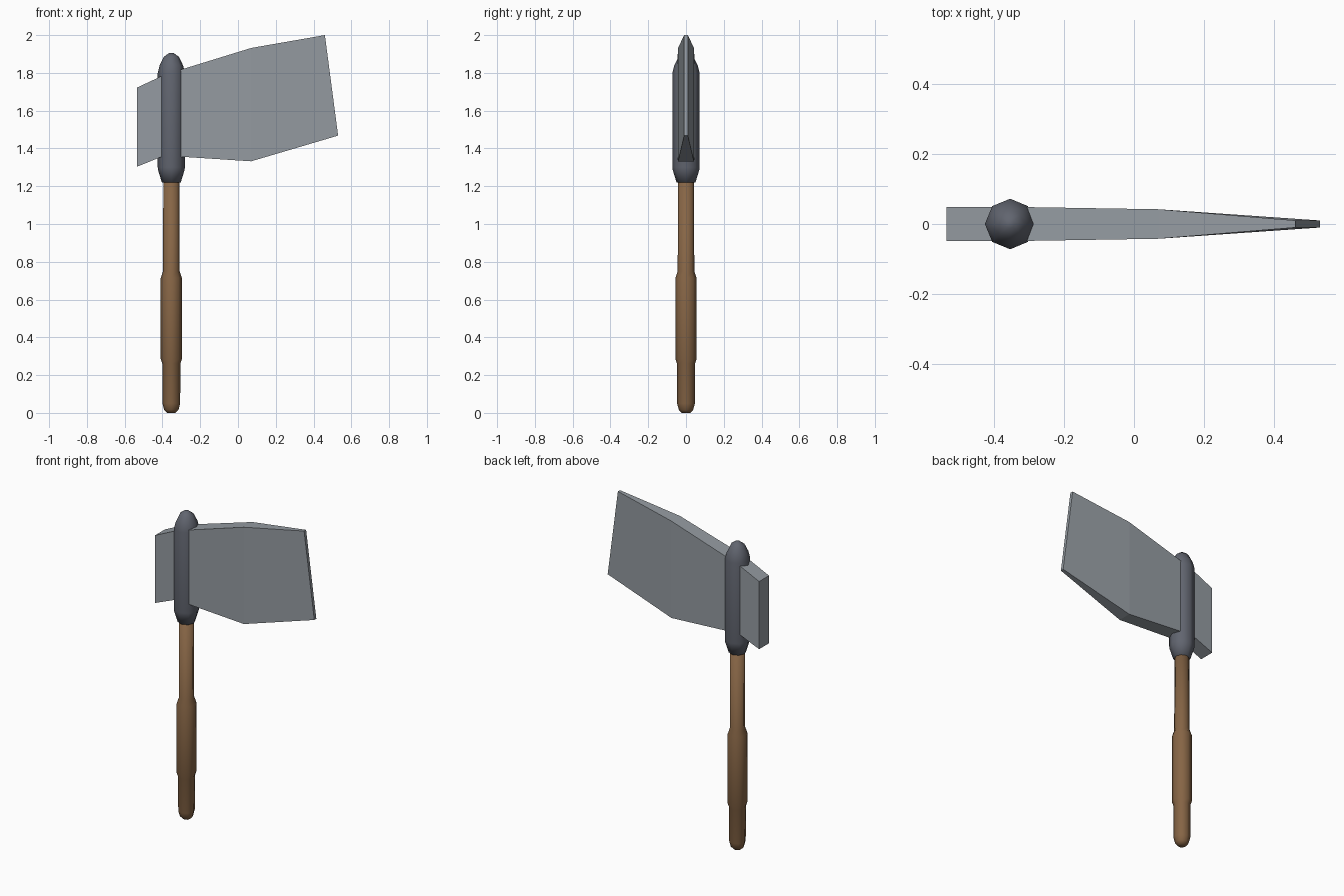
import bpy, bmesh, math

if "Cube" in bpy.data.objects:
    bpy.data.objects.remove(bpy.data.objects["Cube"])

AXIS_X = -0.353
SIDES = 8


def material(name, rgb):
    mat = bpy.data.materials.new(name)
    mat.diffuse_color = (*rgb, 1)
    mat.use_nodes = True
    mat.node_tree.nodes["Principled BSDF"].inputs["Base Color"].default_value = mat.diffuse_color
    return mat


def finish(name, bm, mat, smooth):
    bmesh.ops.recalc_face_normals(bm, faces=bm.faces[:])
    for f in bm.faces:
        f.smooth = smooth
    mesh = bpy.data.meshes.new(name)
    bm.to_mesh(mesh)
    bm.free()
    mesh.materials.append(mat)
    obj = bpy.data.objects.new(name, mesh)
    bpy.context.collection.objects.link(obj)
    return obj


def skin(bm, rings):
    """Bridge consecutive vertex rings and cap both ends."""
    for a, b in zip(rings, rings[1:]):
        n = len(a)
        for i in range(n):
            j = (i + 1) % n
            bm.faces.new((a[i], a[j], b[j], b[i]))
    bm.faces.new(rings[0])
    bm.faces.new(rings[-1])


def lathe(name, profile, mat):
    """Turn (radius, z) pairs around the shaft axis."""
    bm = bmesh.new()
    rings = []
    for r, z in profile:
        angles = [2 * math.pi * i / SIDES for i in range(SIDES)]
        rings.append([bm.verts.new((AXIS_X + r * math.cos(a), r * math.sin(a), z))
                      for a in angles])
    skin(bm, rings)
    return finish(name, bm, mat, True)


wood = material("wood", (0.24, 0.13, 0.06))
iron = material("dark_iron", (0.12, 0.13, 0.16))
steel = material("steel", (0.30, 0.33, 0.36))

# Wooden handle with swollen grip and rounded butt
lathe("handle", [(0.022, 0.0), (0.038, 0.016), (0.047, 0.05), (0.048, 0.262),
                 (0.056, 0.285), (0.056, 0.715), (0.044, 0.75), (0.042, 1.28)], wood)

# Iron socket around the head
lathe("socket", [(0.05, 1.22), (0.07, 1.285), (0.072, 1.30), (0.072, 1.80),
                 (0.062, 1.84), (0.04, 1.885), (0.012, 1.905)], iron)

# Blade stations: bottom (x, z), top (x, z), half thickness
stations = [
    ((-0.535, 1.303), (-0.535, 1.722), 0.048),
    ((-0.40, 1.358), (-0.40, 1.785), 0.048),
    ((-0.30, 1.356), (-0.30, 1.818), 0.048),
    ((0.07, 1.332), (0.07, 1.932), 0.042),
    ((0.53, 1.468), (0.46, 2.0), 0.010),
]
bm = bmesh.new()
rings = []
for (bx, bz), (tx, tz), h in stations:
    corners = ((bx, -h, bz), (bx, h, bz), (tx, h, tz), (tx, -h, tz))
    rings.append([bm.verts.new(c) for c in corners])
skin(bm, rings)
finish("blade", bm, steel, False)
